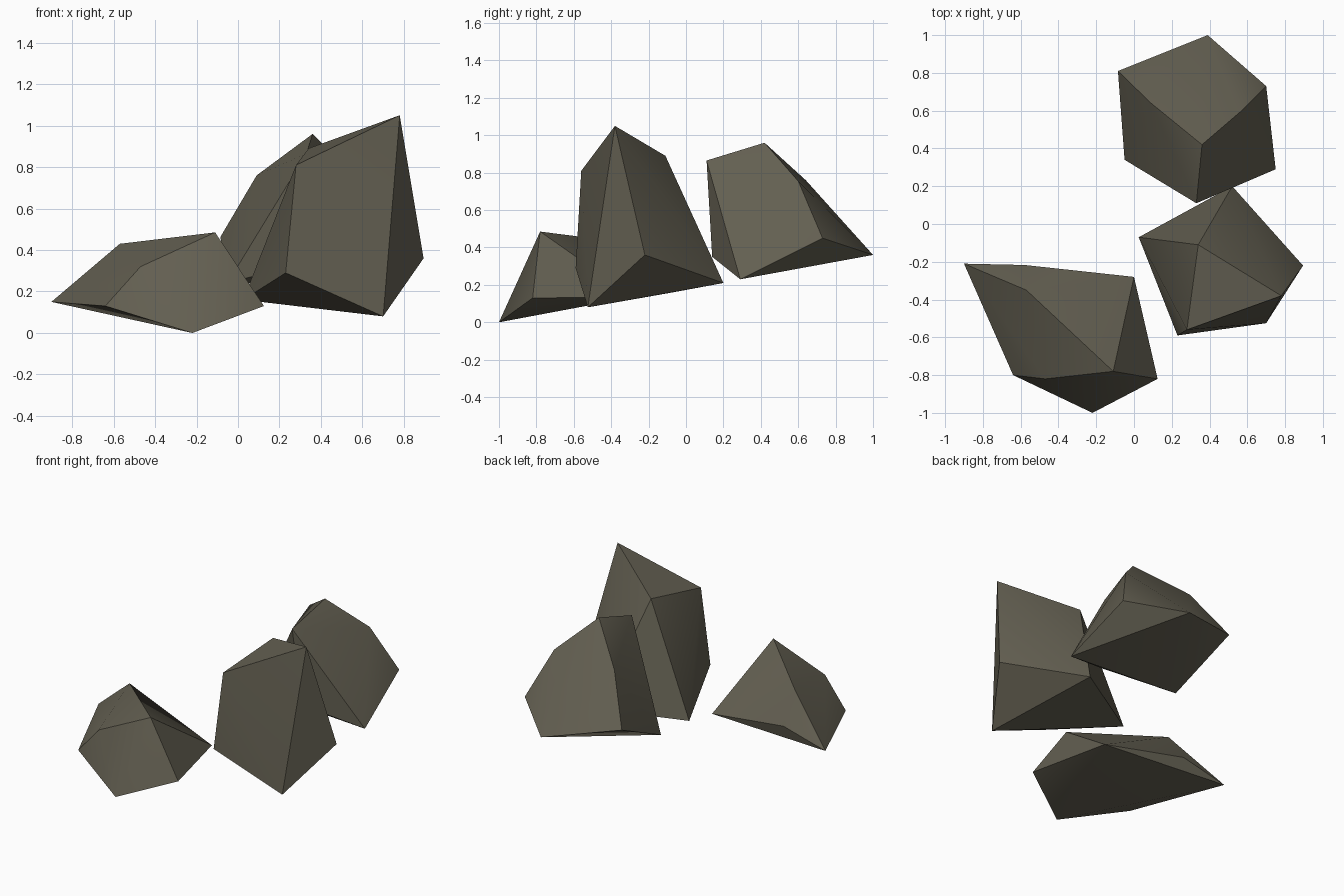
import bpy, bmesh, math

if "Cube" in bpy.data.objects:
    bpy.data.objects.remove(bpy.data.objects["Cube"])

# Single dull olive-grey stone colour
stone = bpy.data.materials.new("stone_grey")
stone.diffuse_color = (0.125, 0.115, 0.083, 1.0)
stone.use_nodes = True
stone.node_tree.nodes["Principled BSDF"].inputs["Base Color"].default_value = stone.diffuse_color


def make_rock(name, corners):
    """Chiselled rock: convex hull of its corner points."""
    bm = bmesh.new()
    for c in corners:
        bm.verts.new(c)
    bmesh.ops.convex_hull(bm, input=bm.verts[:])
    # merge nearly flat neighbouring triangles into larger facets
    bmesh.ops.dissolve_limit(bm, angle_limit=math.radians(4),
                             verts=bm.verts[:], edges=bm.edges[:])
    bmesh.ops.recalc_face_normals(bm, faces=bm.faces[:])
    mesh = bpy.data.meshes.new(name)
    bm.to_mesh(mesh)
    bm.free()
    mesh.materials.append(stone)
    obj = bpy.data.objects.new(name, mesh)
    bpy.context.collection.objects.link(obj)
    bpy.ops.object.select_all(action='DESELECT')
    obj.select_set(True)
    bpy.context.view_layer.objects.active = obj
    bpy.ops.object.shade_smooth_by_angle(angle=math.radians(30))
    return obj


# Low, long rock at the front left
make_rock("low_rock", [
    (-0.90, -0.21, 0.15), (-0.57, -0.35, 0.43), (-0.11, -0.78, 0.485),
    (0.125, -0.82, 0.13), (-0.22, -1.0, 0.0), (-0.64, -0.80, 0.13),
    (0.0, -0.28, 0.135), (-0.58, -0.217, 0.23), (-0.47, -0.82, 0.32)])

# Tall pointed rock at the right
make_rock("tall_rock", [
    (0.28, -0.56, 0.81), (0.78, -0.38, 1.05), (0.34, -0.11, 0.89),
    (0.895, -0.22, 0.36), (0.70, -0.525, 0.08), (0.23, -0.59, 0.29),
    (0.52, 0.20, 0.21), (0.025, -0.07, 0.16)])

# Leaning rock at the back
make_rock("back_rock", [
    (0.36, 0.42, 0.96), (0.09, 0.64, 0.76), (0.57, 0.60, 0.755),
    (0.39, 1.0, 0.36), (0.75, 0.29, 0.23), (0.33, 0.11, 0.865),
    (0.70, 0.73, 0.45), (-0.085, 0.81, 0.463), (-0.05, 0.34, 0.242),
    (0.38, 0.14, 0.35)])
